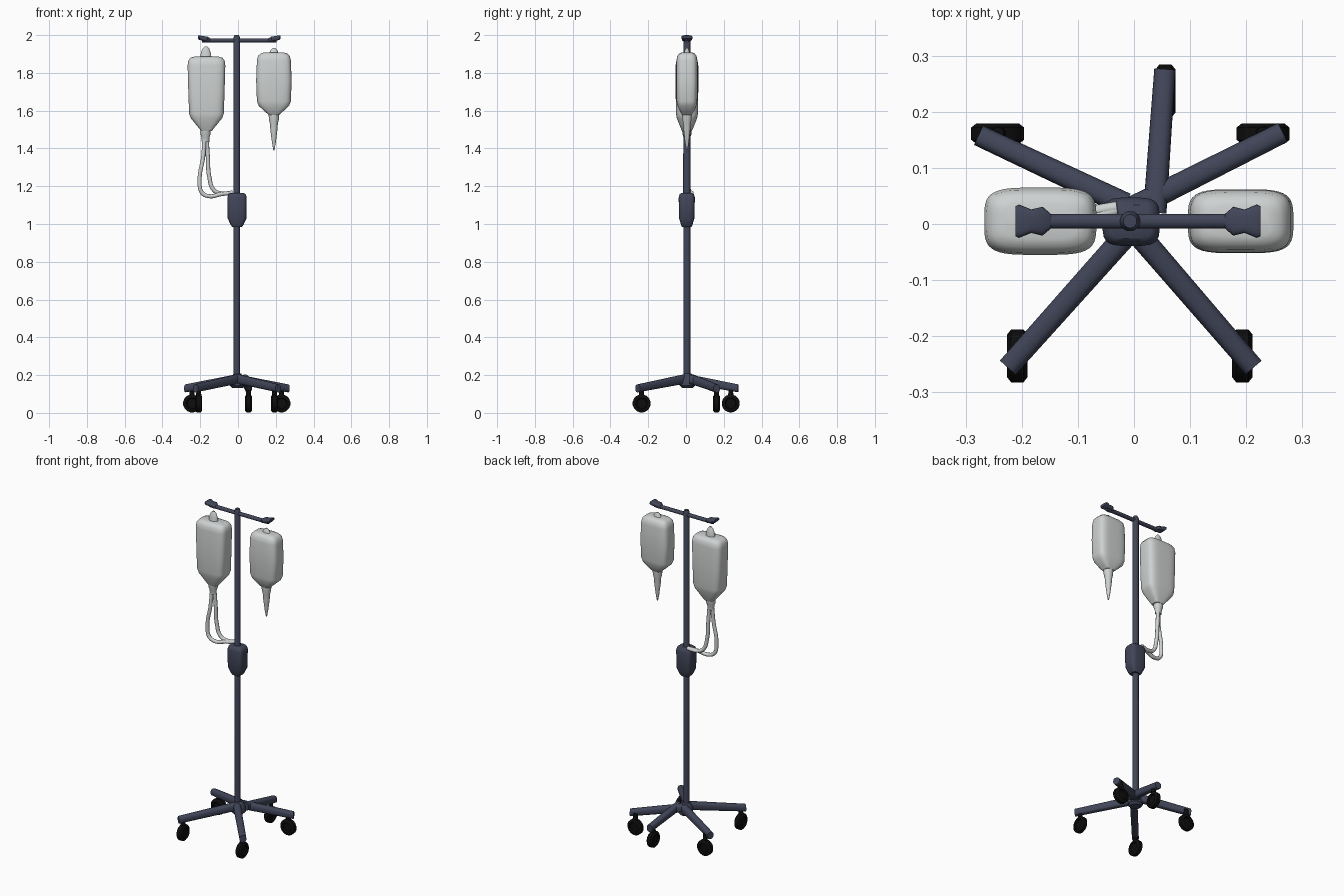
import bpy, bmesh, math
from mathutils import Vector

cube = bpy.data.objects.get("Cube")
if cube:
    bpy.data.objects.remove(cube, do_unlink=True)


def material(name, rgb, rough=0.6):
    m = bpy.data.materials.new(name)
    m.use_nodes = True
    m.diffuse_color = (*rgb, 1)
    bsdf = m.node_tree.nodes["Principled BSDF"]
    bsdf.inputs["Base Color"].default_value = (*rgb, 1)
    bsdf.inputs["Roughness"].default_value = rough
    return m


NAVY = material("navy metal", (0.052, 0.06, 0.098))
CLEAR = material("pale plastic", (0.62, 0.64, 0.64))
BLACK = material("black rubber", (0.004, 0.004, 0.004))
X, Y, Z = Vector((1, 0, 0)), Vector((0, 1, 0)), Vector((0, 0, 1))


def finish(obj, mat, angle=40):
    obj.data.materials.append(mat)
    bpy.ops.object.select_all(action='DESELECT')
    obj.select_set(True)
    bpy.context.view_layer.objects.active = obj
    bpy.ops.object.shade_smooth_by_angle(angle=math.radians(angle))
    return obj


def loft(name, frames, mat, power=2, sides=24, angle=40):
    """Skin superellipse rings; each frame is (centre, u axis, v axis)."""
    bm = bmesh.new()
    rings = []
    for c, u, v in frames:
        ring = []
        for i in range(sides):
            a = math.tau * (i + 0.5) / sides
            cu, sv = math.cos(a), math.sin(a)
            ru = math.copysign(abs(cu) ** (2 / power), cu)
            rv = math.copysign(abs(sv) ** (2 / power), sv)
            ring.append(bm.verts.new(Vector(c) + u * ru + v * rv))
        rings.append(ring)
    for r, s in zip(rings, rings[1:]):
        for i in range(sides):
            j = (i + 1) % sides
            bm.faces.new((r[i], r[j], s[j], s[i]))
    bm.faces.new(rings[0])
    bm.faces.new(rings[-1])
    bmesh.ops.recalc_face_normals(bm, faces=bm.faces)
    me = bpy.data.meshes.new(name)
    bm.to_mesh(me)
    bm.free()
    obj = bpy.data.objects.new(name, me)
    bpy.context.collection.objects.link(obj)
    return finish(obj, mat, angle)


def upright(name, x, y, profile, mat, **kw):
    """Loft of horizontal rings given as (z, half width, half depth)."""
    return loft(name, [((x, y, z), X * a, Y * b) for z, a, b in profile], mat, **kw)


def tube(name, points, radius, mat):
    cu = bpy.data.curves.new(name, 'CURVE')
    cu.dimensions = '3D'
    cu.bevel_depth, cu.bevel_resolution, cu.use_fill_caps = radius, 3, True
    sp = cu.splines.new('BEZIER')
    sp.bezier_points.add(len(points) - 1)
    for bp, p in zip(sp.bezier_points, points):
        bp.co = p
        bp.handle_left_type = bp.handle_right_type = 'AUTO'
    obj = bpy.data.objects.new(name, cu)
    bpy.context.collection.objects.link(obj)
    bpy.ops.object.select_all(action='DESELECT')
    obj.select_set(True)
    bpy.context.view_layer.objects.active = obj
    bpy.ops.object.convert(target='MESH')
    return finish(bpy.context.object, mat, 60)


# Pole, with a small cap at the top
PX, PY = -0.007, 0.005
upright("pole", PX, PY, [(0.16, 0.018, 0.018), (1.985, 0.018, 0.018),
                         (2.0, 0.012, 0.012)], NAVY)

# Crossbar with flared, raised hanger ends
loft("crossbar", [((x, PY, 1.972), Y * 0.013, Z * 0.011) for x in (-0.19, 0.205)], NAVY)
for label, x, s in (("right", -0.183, -1), ("left", 0.197, 1)):
    loft(label + "_hanger",
         [((x + s * d, PY, z), Y * w, Z * h) for d, w, h, z in
          ((-0.035, 0.013, 0.011, 1.973), (-0.02, 0.026, 0.013, 1.979),
           (0.0, 0.021, 0.013, 1.982), (0.022, 0.03, 0.012, 1.987),
           (0.028, 0.027, 0.008, 1.989))],
         NAVY, power=3)

# Control box on the pole
upright("pump_box", -0.005, 0.004,
        [(0.985, 0.026, 0.026), (0.995, 0.034, 0.03), (1.03, 0.05, 0.041),
         (1.14, 0.051, 0.043), (1.157, 0.046, 0.038), (1.164, 0.036, 0.03)],
        NAVY, power=4)

# Large bag with hanging tab and outlet neck
upright("right_bag", -0.167, 0.005,
        [(1.492, 0.028, 0.026), (1.51, 0.042, 0.034), (1.56, 0.083, 0.054),
         (1.585, 0.092, 0.058), (1.7, 0.096, 0.06), (1.84, 0.1, 0.06),
         (1.866, 0.096, 0.056), (1.88, 0.085, 0.046), (1.886, 0.065, 0.032)],
        CLEAR, power=4, sides=40)
upright("right_bag_tab", -0.17, 0.005,
        [(1.875, 0.03, 0.02), (1.905, 0.027, 0.016), (1.928, 0.018, 0.012),
         (1.94, 0.007, 0.006)], CLEAR)
upright("right_bag_neck", -0.172, 0.005,
        [(1.435, 0.02, 0.016), (1.46, 0.021, 0.018), (1.475, 0.027, 0.024),
         (1.5, 0.028, 0.026)], CLEAR)

# Small bag with tab and pointed drip chamber
upright("left_bag", 0.19, 0.005,
        [(1.578, 0.028, 0.026), (1.59, 0.042, 0.034), (1.625, 0.08, 0.05),
         (1.65, 0.09, 0.055), (1.76, 0.094, 0.057), (1.865, 0.09, 0.056),
         (1.89, 0.084, 0.051), (1.903, 0.07, 0.04), (1.908, 0.052, 0.028)],
        CLEAR, power=4, sides=40)
upright("left_bag_tab", 0.19, 0.005,
        [(1.9, 0.026, 0.016), (1.918, 0.02, 0.012), (1.932, 0.007, 0.005)], CLEAR)
upright("drip_chamber", 0.19, 0.005,
        [(1.39, 0.003, 0.003), (1.43, 0.01, 0.01), (1.5, 0.019, 0.018),
         (1.53, 0.021, 0.02), (1.555, 0.027, 0.025), (1.585, 0.028, 0.026)], CLEAR)

# Two feed tubes looping from the large bag to the control box
tube("outer_feed_tube", [(-0.178, 0, 1.45), (-0.184, -0.004, 1.36),
                         (-0.203, -0.006, 1.23), (-0.19, -0.004, 1.165),
                         (-0.15, 0, 1.147), (-0.09, 0.01, 1.158),
                         (-0.03, 0.025, 1.165)], 0.011, CLEAR)
tube("inner_feed_tube", [(-0.166, 0.01, 1.45), (-0.16, 0.012, 1.36),
                         (-0.152, 0.012, 1.25), (-0.128, 0.015, 1.18),
                         (-0.09, 0.02, 1.162), (-0.03, 0.03, 1.166)], 0.011, CLEAR)

# Base hub
upright("base_hub", -0.003, 0.008,
        [(0.133, 0.03, 0.03), (0.145, 0.042, 0.042), (0.175, 0.042, 0.042),
         (0.195, 0.03, 0.03), (0.208, 0.02, 0.02)], NAVY)

# Five legs with casters: name, leg start, leg end, wheel centre, wheel axis
LEGS = [("front_right", (-0.01, -0.015), (-0.225, -0.256), (-0.208, -0.235), X),
        ("front_left", (0.005, -0.015), (0.213, -0.256), (0.193, -0.235), X),
        ("back_right", (-0.015, 0.035), (-0.277, 0.158), (-0.243, 0.161), Y),
        ("back_left", (0.0, 0.03), (0.265, 0.163), (0.23, 0.161), Y),
        ("back", (0.037, 0.02), (0.055, 0.276), (0.056, 0.237), X)]
for label, a, b, w, axis in LEGS:
    start, end = Vector((*a, 0.178)), Vector((*b, 0.13))
    side = (end - start).cross(Z).normalized()
    loft(label + "_leg", [(start, side * 0.021, Z * 0.025),
                          (end, side * 0.019, Z * 0.021)], NAVY, power=2.6)
    centre = Vector((*w, 0.05))
    other = Y if axis is X else X
    # Wheel with rounded rim and recessed faces
    loft(label + "_wheel",
         [(centre + axis * d, other * r, Z * r) for d, r in
          ((-0.011, 0.018), (-0.011, 0.026), (-0.018, 0.03), (-0.018, 0.039),
           (-0.011, 0.048), (0.011, 0.048), (0.018, 0.039), (0.018, 0.03),
           (0.011, 0.026), (0.011, 0.018))],
         BLACK, sides=16)
    upright(label + "_caster_stem", w[0], w[1],
            [(0.08, 0.015, 0.015), (0.135, 0.012, 0.012)], BLACK, sides=12)
